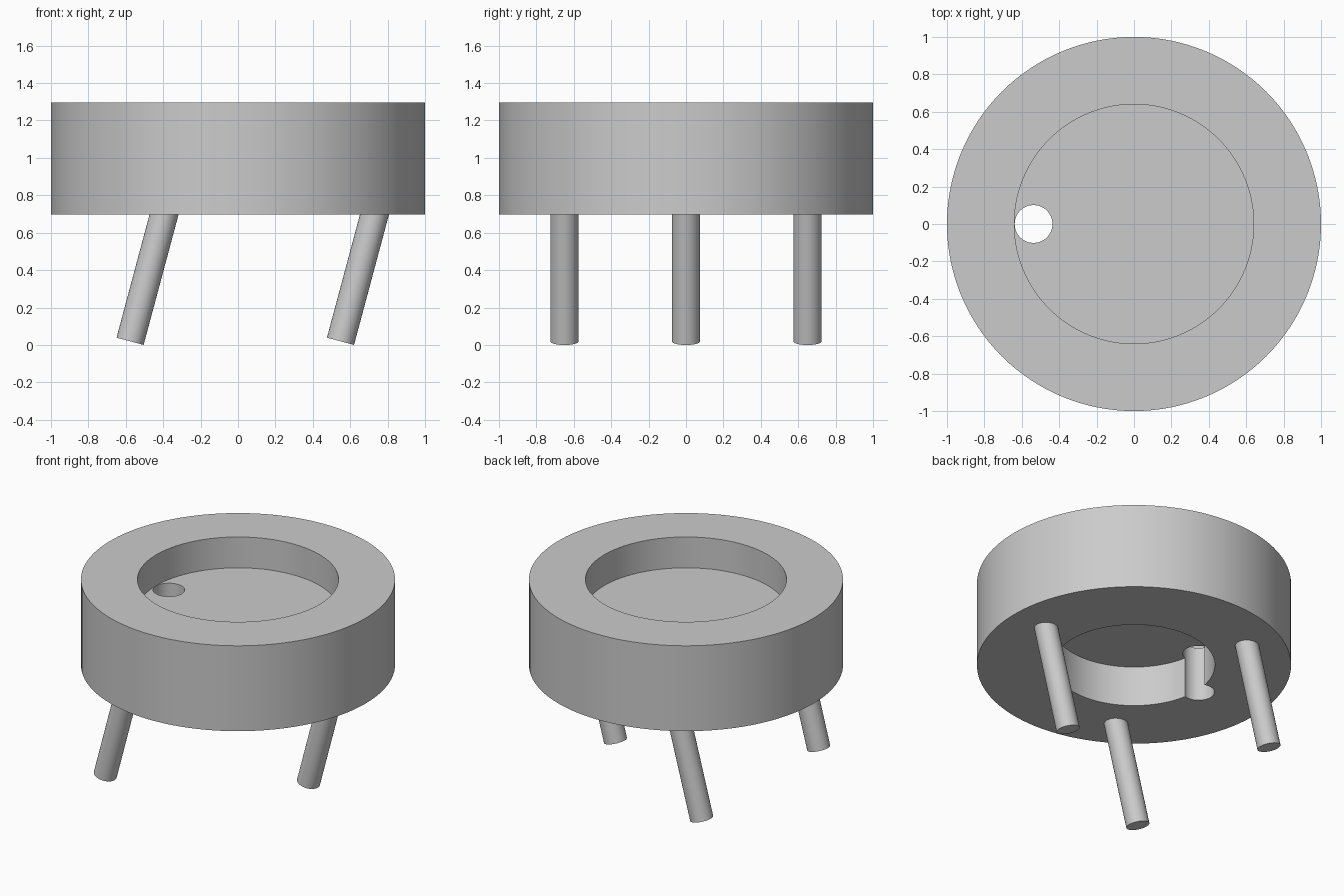
import bpy
import bmesh
import math
from mathutils import Matrix, Vector

cube = bpy.data.objects.get("Cube")
if cube:
    bpy.data.objects.remove(cube, do_unlink=True)

# Single grey material
grey = bpy.data.materials.new("plain_grey")
grey.use_nodes = True
colour = (0.6, 0.6, 0.6, 1.0)
grey.diffuse_color = colour
grey.node_tree.nodes["Principled BSDF"].inputs["Base Color"].default_value = colour


def make_object(name, bm):
    bmesh.ops.recalc_face_normals(bm, faces=bm.faces)
    mesh = bpy.data.meshes.new(name)
    bm.to_mesh(mesh)
    bm.free()
    mesh.materials.append(grey)
    obj = bpy.data.objects.new(name, mesh)
    bpy.context.collection.objects.link(obj)
    return obj


def activate(obj):
    bpy.ops.object.select_all(action="DESELECT")
    obj.select_set(True)
    bpy.context.view_layer.objects.active = obj


def smooth(obj):
    activate(obj)
    bpy.ops.object.shade_smooth_by_angle(angle=math.radians(30))


def cylinder(name, base, direction, radius, length, sides):
    axis = Vector(direction).normalized()
    turn = axis.to_track_quat("Z", "Y").to_matrix().to_4x4()
    bm = bmesh.new()
    bmesh.ops.create_cone(
        bm, cap_ends=True, segments=sides, radius1=radius, radius2=radius, depth=length,
        matrix=Matrix.Translation(Vector(base) + axis * length / 2) @ turn)
    return make_object(name, bm)


# Round body: a thick ring with a wide dish above and a narrower recess below
TOP, DISH, CEILING, BOTTOM = 1.297, 1.08, 0.98, 0.697
profile = [(0, DISH), (0.64, DISH), (0.64, TOP), (1, TOP),
           (1, BOTTOM), (0.515, BOTTOM), (0.515, CEILING), (0, CEILING)]
bm = bmesh.new()
verts = [bm.verts.new((r, 0, z)) for r, z in profile]
edges = [bm.edges.new(pair) for pair in zip(verts, verts[1:])]
bmesh.ops.spin(bm, geom=verts + edges, cent=(0, 0, 0), axis=(0, 0, 1),
               angle=math.tau, steps=128, use_duplicate=False)
bmesh.ops.remove_doubles(bm, verts=bm.verts, dist=0.0001)
body = make_object("round_body", bm)

# Drain hole through the dish and on down through the edge of the ring
cutter = cylinder("drain_cutter", (-0.537, 0, 0.5), (0, 0, 1), 0.101, 1, 48)
cutter.hide_render = True
cut = body.modifiers.new("drain_hole", "BOOLEAN")
cut.operation = "DIFFERENCE"
cut.solver = "EXACT"
cut.object = cutter
activate(body)
bpy.ops.object.modifier_apply(modifier=cut.name)
bpy.data.objects.remove(cutter, do_unlink=True)
smooth(body)

# Three legs spaced evenly in a circle, all leaning the same way
TILT = math.radians(15)
LEG_RADIUS = 0.075
for i, name in enumerate(("left_leg", "back_right_leg", "front_right_leg")):
    angle = i * math.tau / 3
    foot = (0.75 * math.cos(angle) - 0.202, 0.75 * math.sin(angle),
            LEG_RADIUS * math.sin(TILT))
    smooth(cylinder(name, foot, (math.sin(TILT), 0, math.cos(TILT)),
                    LEG_RADIUS, 0.85, 48))
